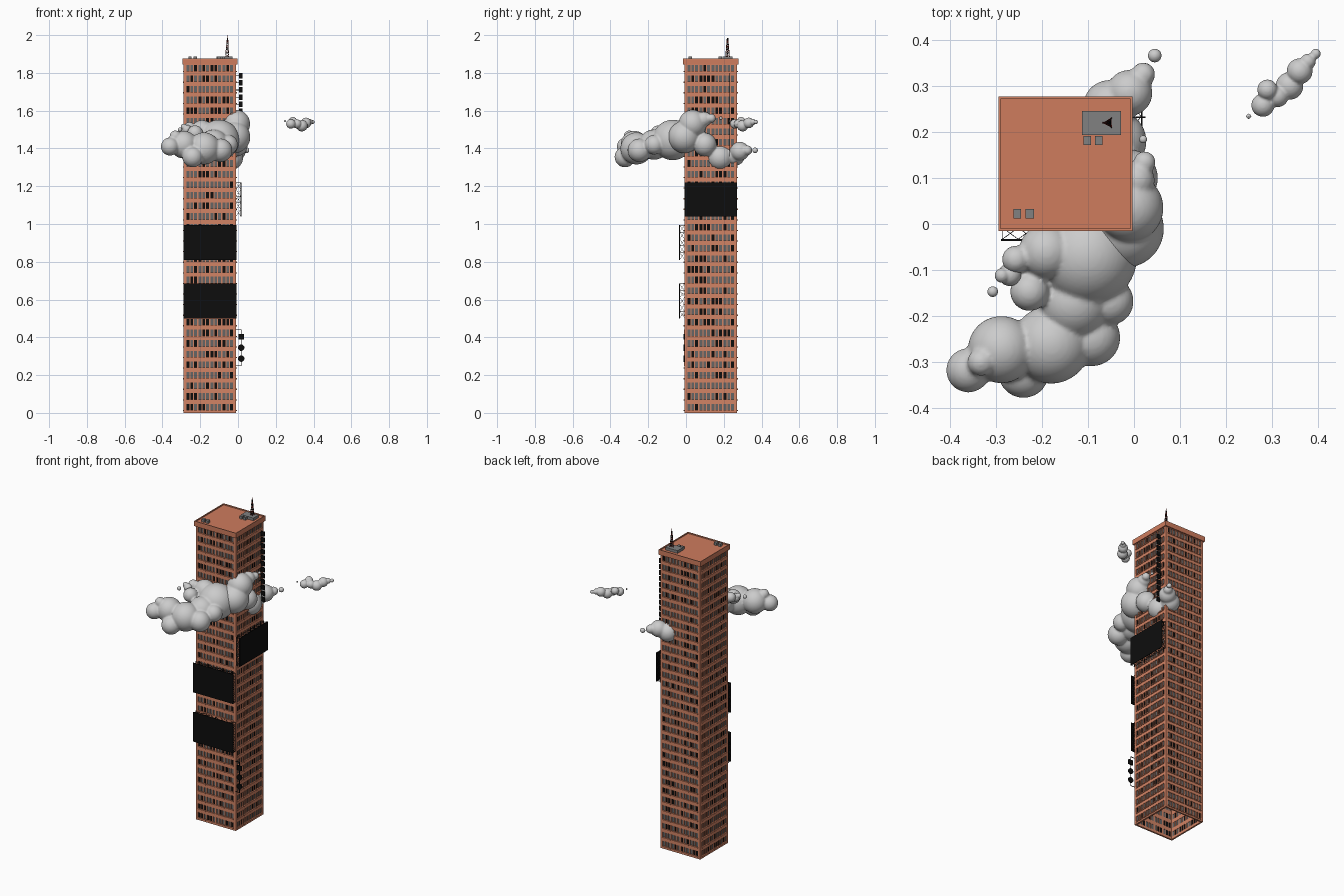
import bpy, bmesh, math, random
from mathutils import Vector, Matrix

if "Cube" in bpy.data.objects:
    bpy.data.objects.remove(bpy.data.objects["Cube"])
random.seed(4)

CX, CY, HALF = -0.149, 0.131, 0.139       # tower centre and half width
TOP, FLOORS = 1.85, 33


def material(name, rgb):
    m = bpy.data.materials.new(name)
    m.diffuse_color = (*rgb, 1)
    m.use_nodes = True
    m.node_tree.nodes["Principled BSDF"].inputs["Base Color"].default_value = m.diffuse_color
    return m


BRICK = material("brick", (0.65, 0.23, 0.13))
ROOF = material("roof", (0.62, 0.2, 0.11))
BLACK = material("black", (0.004, 0.004, 0.004))
GLASS = material("glass", (0.13, 0.13, 0.13))
METAL = material("metal", (0.22, 0.22, 0.22))
RED = material("red", (0.2, 0.02, 0.015))


class Part:
    """Collects boxes and bars, then becomes one mesh object."""
    def __init__(self, name, mat):
        self.name, self.mat, self.v, self.f = name, mat, [], []

    def corners(self, pts):
        n = len(self.v)
        self.v += pts
        for q in ((0, 1, 3, 2), (4, 6, 7, 5), (0, 4, 5, 1),
                  (2, 3, 7, 6), (0, 2, 6, 4), (1, 5, 7, 3)):
            self.f.append([n + i for i in q])

    def box(self, x0, x1, y0, y1, z0, z1):
        self.corners([(x, y, z) for x in (x0, x1) for y in (y0, y1) for z in (z0, z1)])

    def side_box(self, k, u0, u1, d0, d1, z0, z1):
        self.corners([side(k, u, d, z) for u in (u0, u1) for d in (d0, d1) for z in (z0, z1)])

    def bar(self, p, q, r):
        p, q = Vector(p), Vector(q)
        rot = (q - p).to_track_quat('Z', 'Y')
        L = (q - p).length
        self.corners([tuple(p + rot @ Vector((x, y, z)))
                      for x in (-r, r) for y in (-r, r) for z in (0, L)])

    def finish(self):
        me = bpy.data.meshes.new(self.name)
        me.from_pydata(self.v, [], self.f)
        bm = bmesh.new()
        bm.from_mesh(me)
        bmesh.ops.recalc_face_normals(bm, faces=bm.faces)
        bm.to_mesh(me)
        bm.free()
        ob = bpy.data.objects.new(self.name, me)
        if self.mat:
            me.materials.append(self.mat)
        bpy.context.collection.objects.link(ob)
        return ob


def side(k, u, d, z):
    """Facade coordinates (along, outward, up) on side k: 0 front, 1 right, 2 back, 3 left."""
    x, y = u, -d
    for _ in range(k):
        x, y = -y, x
    return (CX + x, CY + y, z)


# Facades: spandrels, piers, sills and recessed panes
walls, sills = Part("brick_walls", BRICK), Part("window_sills", BRICK)
lit, dark = Part("grey_windows", GLASS), Part("dark_windows", BLACK)
H = TOP / FLOORS
BAY, EDGE, MULLION = 0.0635, 0.127, 0.0045
for k in range(4):
    for f in range(FLOORS + 1):
        z0 = max(0, (f - 0.14) * H)
        z1 = min(TOP, (f + 0.28) * H)
        walls.side_box(k, -HALF, HALF, HALF - 0.01, HALF, z0, z1)
        if f == FLOORS:
            break
        w0, w1 = z1, (f + 0.86) * H
        for s in (-1, 1):
            walls.side_box(k, *sorted((s * HALF, s * (EDGE - 0.004))), HALF - 0.01, HALF, w0, w1)
        for b in range(4):
            u = -EDGE + b * BAY
            if b:
                walls.side_box(k, u - 0.004, u + 0.004, HALF - 0.01, HALF, w0, w1)
            sills.side_box(k, u + 0.004, u + BAY - 0.004, HALF, HALF + 0.004, w0 - 0.006, w0)
            pw = (BAY - 0.008) / 3
            for i in range(3):
                a = u + 0.004 + i * pw
                if i:
                    walls.side_box(k, a - MULLION / 2, a + MULLION / 2, HALF - 0.01, HALF, w0, w1)
                pane = dark if random.random() < 0.3 else lit
                pane.side_box(k, a, a + pw, HALF - 0.008, HALF - 0.005, w0, w1)
for p in (walls, sills, lit, dark):
    p.finish()

# Roof slab and parapet
roof = Part("roof_slab", ROOF)
R = HALF + 0.007
roof.box(CX - R, CX + R, CY - R, CY + R, TOP - 0.005, 1.87)
roof.finish()
rim = Part("parapet", BRICK)
for k in range(4):
    rim.side_box(k, -R, R, R - 0.005, R, 1.868, 1.877)
rim.finish()

# Roof machinery
units = Part("roof_units", METAL)
for x0, x1, y0, y1 in ((-0.262, -0.246, 0.012, 0.033), (-0.236, -0.217, 0.012, 0.033),
                       (-0.110, -0.093, 0.172, 0.191), (-0.085, -0.068, 0.172, 0.191),
                       (-0.113, -0.028, 0.193, 0.246)):
    units.box(x0, x1, y0, y1, 1.868, 1.887)
units.finish()

# Tapered triangular lattice mast, banded in two colours
bands = (Part("mast_red", RED), Part("mast_dark", BLACK))


def mast_point(i, j):
    a = math.tau * j / 3 + math.pi
    r = 0.012 * (1 - 0.8 * i / 8)
    return (-0.055 + r * math.cos(a), 0.22 + r * math.sin(a), 1.885 + i * 0.0125)


for i in range(8):
    for j in range(3):
        m = bands[i % 2]
        m.bar(mast_point(i, j), mast_point(i + 1, j), 0.0012)
        m.bar(mast_point(i, j), mast_point(i + 1, j + 1), 0.0008)
        m.bar(mast_point(i, j), mast_point(i, j + 1), 0.0008)
bands[0].bar((-0.055, 0.22, 1.98), (-0.055, 0.22, 2.0), 0.001)
for m in bands:
    m.finish()


# Blank screens on truss frames
def screen(name, k, z0, z1):
    panel, truss = Part(name, BLACK), Part(name + "_truss", BLACK)
    panel.side_box(k, -0.14, 0.14, 0.164, 0.168, z0, z1)
    near, far, r = HALF, 0.164, 0.0007
    us = [-0.137 + 0.274 * i / 8 for i in range(9)]
    zs = [z0 + 0.002 + (z1 - z0 - 0.004) * i / 5 for i in range(6)]
    for u in us[::4]:
        for d in (near + 0.002, far):
            truss.bar(side(k, u, d, z0), side(k, u, d, z1), r)
        for a, b in zip(zs, zs[1:]):
            truss.bar(side(k, u, near, a), side(k, u, far, b), r)
            truss.bar(side(k, u, far, a), side(k, u, near, b), r)
            truss.bar(side(k, u, near, a), side(k, u, far, a), r)
    for z in (zs[0], zs[-1]):
        truss.bar(side(k, us[0], near + 0.002, z), side(k, us[-1], near + 0.002, z), r)
        for a, b in zip(us, us[1:]):
            truss.bar(side(k, a, near, z), side(k, b, far, z), r)
            truss.bar(side(k, a, far, z), side(k, b, near, z), r)
    panel.finish()
    truss.finish()


screen("lower_front_screen", 0, 0.50, 0.685)
screen("upper_front_screen", 0, 0.81, 0.995)
screen("right_screen", 1, 1.04, 1.22)

# Vertical blade sign: plain blocks on a rail
blade = Part("blade_sign", BLACK)
blade.box(-0.001, 0.001, 0.2305, 0.2335, 1.36, 1.80)
for i in range(12):
    z = 1.77 - i * 0.0375
    blade.box(0.004, 0.025, 0.230, 0.234, z, z + 0.029)
    blade.box(-0.011, 0.006, 0.231, 0.233, z + 0.013, z + 0.016)
blade.finish()

# Small hanging sign at the front right corner
hang = Part("corner_sign_bracket", BLACK)
hang.box(0.0155, 0.0185, -0.0105, -0.0075, 0.25, 0.44)
for z in (0.25, 0.44):
    hang.box(-0.012, 0.0185, -0.0105, -0.0075, z - 0.0015, z + 0.0015)
hang.box(0.002, 0.032, -0.013, -0.005, 0.388, 0.418)
hang.finish()
for i, z in enumerate((0.345, 0.287)):
    bpy.ops.mesh.primitive_cylinder_add(vertices=24, radius=0.017, depth=0.008,
                                        location=(0.017, -0.009, z), rotation=(math.pi / 2, 0, 0))
    disc = bpy.context.object
    disc.name = f"corner_sign_disc_{i + 1}"
    disc.data.materials.append(BLACK)


# Clouds: overlapping balls fused into one skin
def cloud(name, balls, voxel):
    bm = bmesh.new()
    for x, y, z, r in balls:
        bmesh.ops.create_icosphere(bm, subdivisions=4, radius=r,
                                   matrix=Matrix.Translation((x, y, z)))
    me = bpy.data.meshes.new(name)
    bm.to_mesh(me)
    bm.free()
    ob = bpy.data.objects.new(name, me)
    bpy.context.collection.objects.link(ob)
    mod = ob.modifiers.new("fuse", 'REMESH')
    mod.mode, mod.voxel_size, mod.use_smooth_shade = 'VOXEL', voxel, True
    sm = ob.modifiers.new("soften", 'SMOOTH')
    sm.iterations, sm.factor = 2, 0.5


cloud("front_cloud", [
    (-0.36, -0.318, 1.41, .048), (-0.288, -0.273, 1.42, .073), (-0.24, -0.323, 1.355, .055),
    (-0.332, -0.30, 1.465, .03), (-0.18, -0.262, 1.40, .085), (-0.092, -0.247, 1.39, .062),
    (-0.053, -0.168, 1.42, .052), (-0.13, -0.17, 1.42, .08), (-0.10, -0.07, 1.445, .107),
    (-0.19, -0.06, 1.49, .06), (-0.257, -0.077, 1.51, .03), (-0.227, -0.147, 1.48, .042)], .006)
cloud("side_cloud", [
    (-0.02, -0.01, 1.46, .085), (-0.01, 0.035, 1.53, .074), (-0.01, 0.1, 1.42, .062),
    (-0.04, 0.18, 1.352, .067), (-0.053, 0.255, 1.365, .058), (-0.01, 0.285, 1.385, .05),
    (0.02, 0.325, 1.39, .026), (0.005, 0.095, 1.555, .04), (0.023, 0.134, 1.56, .024)], .006)
cloud("cloud_wisps", [
    (0.045, 0.366, 1.39, .015), (0.02, 0.184, 1.56, .009), (-0.307, -0.147, 1.50, .012),
    (-0.27, -0.11, 1.50, .025), (-0.287, -0.112, 1.515, .016)], .003)
cloud("small_cloud", [
    (.280, .258, 1.53, .025), (.29, .292, 1.545, .022), (.312, .278, 1.53, .024),
    (.338, .300, 1.52, .030), (.360, .332, 1.535, .028), (.378, .353, 1.54, .017),
    (.395, .370, 1.54, .011), (.249, .234, 1.545, .006)], .003)
